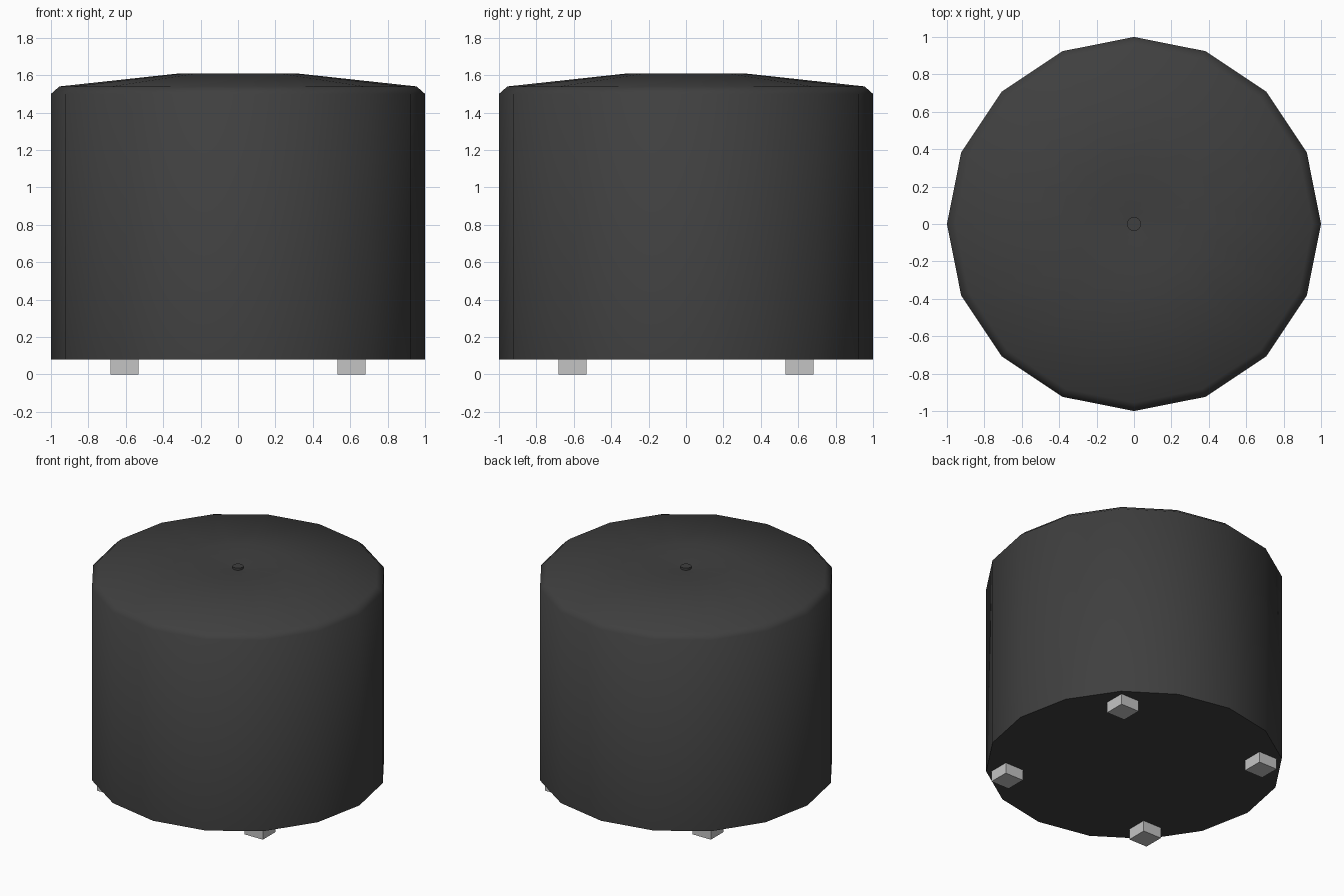
import bpy, bmesh, math

if "Cube" in bpy.data.objects:
    bpy.data.objects.remove(bpy.data.objects["Cube"])

SIDES = 16


def material(name, value):
    m = bpy.data.materials.new(name)
    m.diffuse_color = (value, value, value, 1)
    m.use_nodes = True
    m.node_tree.nodes["Principled BSDF"].inputs["Base Color"].default_value = m.diffuse_color
    return m


dark = material("dark charcoal", 0.05)
grey = material("light grey", 0.55)


def lathe(name, profile, mat, smooth_angle):
    """Revolve (radius, z) rings around z; both ends are capped."""
    bm = bmesh.new()
    rings = []
    for r, z in profile:
        rings.append([bm.verts.new((r * math.cos(2 * math.pi * i / SIDES),
                                    r * math.sin(2 * math.pi * i / SIDES), z))
                      for i in range(SIDES)])
    for a, b in zip(rings, rings[1:]):
        for i in range(SIDES):
            j = (i + 1) % SIDES
            bm.faces.new((a[i], a[j], b[j], b[i]))
    bm.faces.new(rings[0][::-1])
    bm.faces.new(rings[-1])
    mesh = bpy.data.meshes.new(name)
    bm.to_mesh(mesh)
    bm.free()
    mesh.materials.append(mat)
    obj = bpy.data.objects.new(name, mesh)
    bpy.context.collection.objects.link(obj)
    bpy.ops.object.select_all(action='DESELECT')
    obj.select_set(True)
    bpy.context.view_layer.objects.active = obj
    bpy.ops.object.shade_smooth_by_angle(angle=math.radians(smooth_angle))
    return obj


# Drum body: straight wall, chamfered rim, low crown with a dished centre
lathe("drum_body", [(1.0, 0.08), (1.0, 1.5), (0.955, 1.54),
                    (0.31, 1.61), (0.037, 1.578)], dark, 60)

# Small button in the middle of the dish
lathe("centre_button", [(0.037, 1.57), (0.037, 1.594)], dark, 30)

# Four square feet
for sx, side in ((-1, "left"), (1, "right")):
    for sy, end in ((-1, "front"), (1, "back")):
        bpy.ops.mesh.primitive_cube_add(size=1, location=(sx * 0.607, sy * 0.607, 0.04))
        foot = bpy.context.object
        foot.name = f"{end}_{side}_foot"
        foot.scale = (0.15, 0.15, 0.08)
        foot.data.materials.append(grey)
